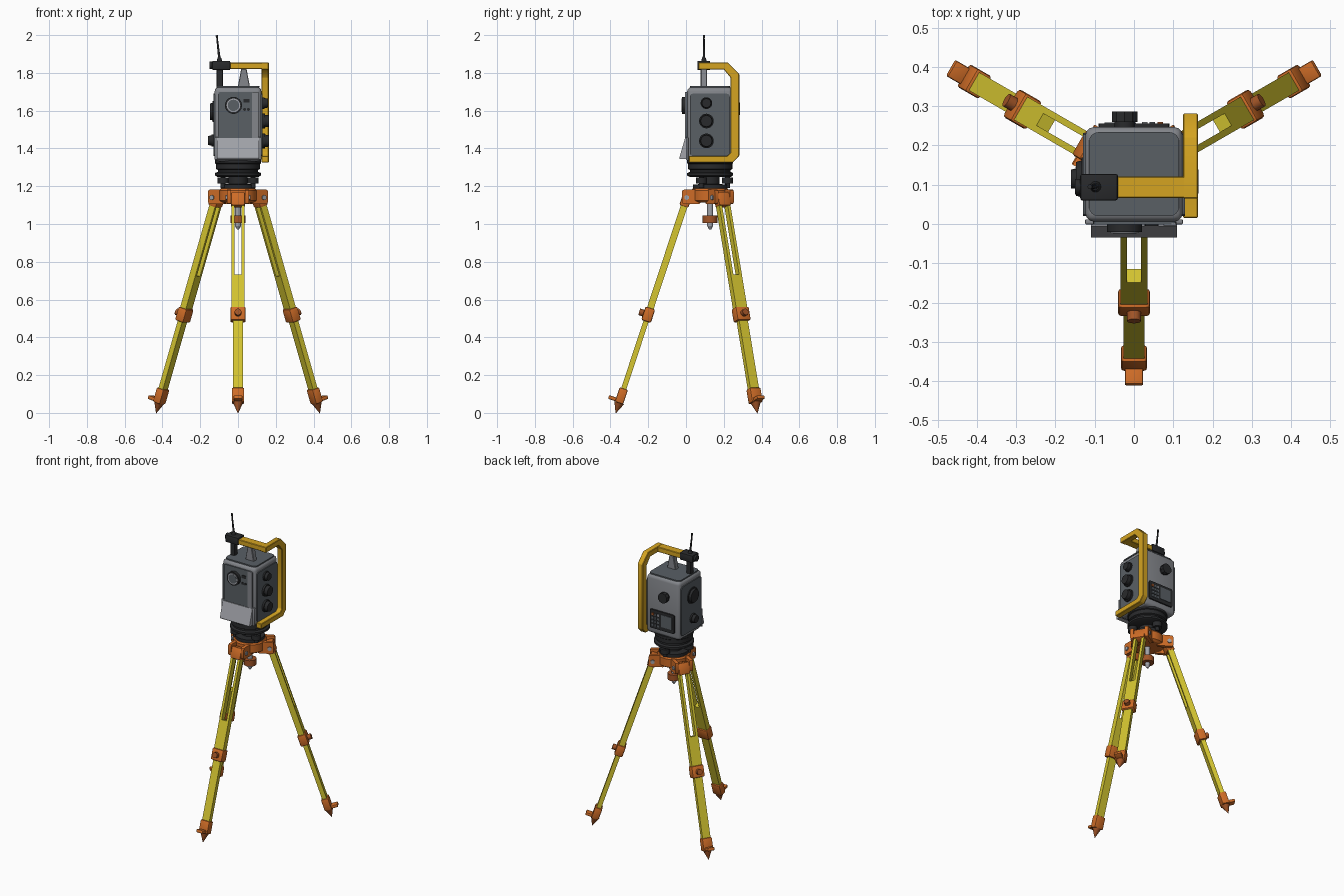
import bpy, bmesh, math
from mathutils import Matrix, Vector

if "Cube" in bpy.data.objects:
    bpy.data.objects.remove(bpy.data.objects["Cube"])


def material(name, r, g, b):
    m = bpy.data.materials.new(name)
    m.diffuse_color = (r, g, b, 1)
    m.use_nodes = True
    m.node_tree.nodes["Principled BSDF"].inputs["Base Color"].default_value = m.diffuse_color
    return m


YELLOW = material("leg_yellow", 0.66, 0.56, 0.03)
AMBER = material("handle_amber", 0.66, 0.37, 0.015)
ORANGE = material("orange", 0.62, 0.15, 0.02)
RUST = material("dark_orange", 0.36, 0.09, 0.02)
GREY = material("body_grey", 0.23, 0.24, 0.26)
SLATE = material("panel_slate", 0.10, 0.115, 0.13)
PALE = material("pale_grey", 0.36, 0.37, 0.40)
BLACK = material("black", 0.022, 0.023, 0.025)

CY = 0.128          # y of the vertical axis
I = Matrix.Identity(4)


def finish(name, bm, mat, frame=I):
    bmesh.ops.recalc_face_normals(bm, faces=bm.faces)
    bm.transform(frame)
    me = bpy.data.meshes.new(name)
    bm.to_mesh(me)
    bm.free()
    me.materials.append(mat)
    ob = bpy.data.objects.new(name, me)
    bpy.context.collection.objects.link(ob)
    return ob


def box(name, mat, lo, hi, bevel=0.0, axis=None, seg=2, frame=I):
    """Box between two corners; bevels all edges, or those along one axis."""
    bm = bmesh.new()
    bmesh.ops.create_cube(bm, size=1)
    for v in bm.verts:
        v.co = Vector([(a + b) / 2 + c * (b - a) for a, b, c in zip(lo, hi, v.co)])
    if bevel:
        edges = [e for e in bm.edges if axis is None or
                 abs((e.verts[0].co - e.verts[1].co).normalized()[axis]) > 0.9]
        bmesh.ops.bevel(bm, geom=edges, offset=bevel, segments=seg,
                        profile=0.5, affect='EDGES')
    return finish(name, bm, mat, frame)


def rod(name, mat, p0, p1, r0, r1=None, n=24, frame=I):
    """Cylinder or cone between two points."""
    p0, p1 = Vector(p0), Vector(p1)
    d = p1 - p0
    bm = bmesh.new()
    bmesh.ops.create_cone(bm, cap_ends=True, segments=n, radius1=r0,
                          radius2=r0 if r1 is None else r1, depth=d.length)
    rot = d.to_track_quat('Z', 'Y').to_matrix().to_4x4()
    bm.transform(Matrix.Translation((p0 + p1) / 2) @ rot)
    return finish(name, bm, mat, frame)


def prism(name, mat, pts, axis, lo, hi, bevel=0.0):
    """Extrude a 2D outline along x (pts = y,z) or y (pts = x,z)."""
    bm = bmesh.new()
    place = (lambda p, t: (t, *p)) if axis == 0 else (lambda p, t: (p[0], t, p[1]))
    face = bm.faces.new([bm.verts.new(place(p, lo)) for p in pts])
    ext = bmesh.ops.extrude_face_region(bm, geom=[face])
    for v in ext["geom"]:
        if isinstance(v, bmesh.types.BMVert):
            v.co[axis] = hi
    if bevel:
        bmesh.ops.bevel(bm, geom=bm.edges[:], offset=bevel, segments=1, affect='EDGES')
    return finish(name, bm, mat)


def lathe(name, mat, prof, n=40):
    """Spin (radius, z) points about the vertical axis."""
    bm = bmesh.new()
    vs = [bm.verts.new((r, 0, z)) for r, z in prof]
    es = [bm.edges.new(p) for p in zip(vs, vs[1:])]
    bmesh.ops.spin(bm, geom=vs + es, cent=(0, 0, 0), axis=(0, 0, 1),
                   angle=2 * math.pi, steps=n)
    bmesh.ops.remove_doubles(bm, verts=bm.verts, dist=1e-5)
    return finish(name, bm, mat, Matrix.Translation((0, CY, 0)))


# --- Tripod legs: local x = across, y = outward, z = up along the leg
TILT = math.atan(0.33)
for i, ang in enumerate((-90, 30, 150)):
    spin = Matrix.Translation((0, CY, 0)) @ Matrix.Rotation(math.radians(ang + 90), 4, 'Z') \
        @ Matrix.Rotation(math.pi, 4, 'Z')
    F = spin @ Matrix.Translation((0, 0.125, 1.135)) @ Matrix.Rotation(TILT, 4, 'X')
    n = f"_{i + 1}"
    for s in (-1, 1):
        a, b = sorted((s * 0.0175, s * 0.034))
        box("leg_rail" + n, YELLOW, (a, -0.018, -0.43), (b, 0.018, 0.0), frame=F)
        a, b = sorted((s * 0.036, s * 0.058))
        box("hinge_ear" + n, ORANGE, (a, 0.05, 1.105), (b, 0.15, 1.182), 0.012, 0, frame=spin)
        rod("hinge_bolt" + n, PALE, (s * 0.05, 0.125, 1.14), (s * 0.065, 0.125, 1.14),
            0.014, n=6, frame=spin)
    box("leg_cap" + n, ORANGE, (-0.037, -0.024, -0.045), (0.037, 0.026, 0.03), 0.008, frame=F)
    box("upper_leg" + n, YELLOW, (-0.034, -0.018, -0.66), (0.034, 0.018, -0.43), frame=F)
    box("lower_leg" + n, YELLOW, (-0.0265, -0.014, -1.10), (0.0265, 0.014, -0.60), frame=F)
    box("leg_clamp" + n, ORANGE, (-0.041, -0.027, -0.685), (0.041, 0.027, -0.61), 0.009, frame=F)
    rod("clamp_knob" + n, RUST, (0, 0.02, -0.648), (0, 0.05, -0.648), 0.018, n=12, frame=F)
    box("foot_socket" + n, ORANGE, (-0.033, -0.023, -1.14), (0.033, 0.023, -1.06), 0.007, frame=F)
    box("foot_tread" + n, ORANGE, (-0.0235, 0.0, -1.137), (0.0235, 0.063, -1.117), 0.005, frame=F)
    rod("foot_spike" + n, RUST, (0, 0, -1.197), (0, 0, -1.138), 0.001, 0.027, n=12, frame=F)

# --- Tripod head and centring screw
lathe("tripod_head", ORANGE, [(0, 1.115), (0.085, 1.115), (0.1, 1.125), (0.1, 1.178),
                              (0.093, 1.187), (0, 1.187)])
rod("centring_rod", PALE, (0, CY, 0.99), (0, CY, 1.12), 0.016)
rod("centring_tip", PALE, (0, CY, 0.972), (0, CY, 0.99), 0.006, 0.016)
rod("centring_knob", RUST, (0, CY, 1.005), (0, CY, 1.045), 0.04, n=12)

# --- Levelling base
lathe("base_plate", BLACK, [(0, 1.187), (0.09, 1.187), (0.09, 1.208), (0.05, 1.212),
                            (0.05, 1.25), (0, 1.25)])
for k in (90, 210, 330):
    x, y = 0.092 * math.cos(math.radians(k)), CY + 0.092 * math.sin(math.radians(k))
    rod("levelling_knob", BLACK, (x, y, 1.214), (x, y, 1.246), 0.029, n=16)
    rod("levelling_stem", BLACK, (x, y, 1.19), (x, y, 1.27), 0.013, n=12)
lathe("levelling_collar", BLACK, [(0, 1.25), (0.11, 1.25), (0.122, 1.257), (0.122, 1.27),
                                  (0.107, 1.276), (0.107, 1.286), (0.117, 1.291),
                                  (0.117, 1.318), (0.122, 1.322), (0.122, 1.338), (0, 1.338)])

# --- Instrument body with inset panels
box("body", GREY, (-0.124, 0.006, 1.332), (0.124, 0.247, 1.724), 0.022, seg=3)
box("top_panel", SLATE, (-0.115, 0.02, 1.722), (0.115, 0.234, 1.73), 0.025, 2, 4)
box("front_panel", SLATE, (-0.105, -0.001, 1.452), (0.108, 0.007, 1.70), 0.012, 1)
box("front_frame", GREY, (0.075, -0.004, 1.452), (0.108, 0.002, 1.70), 0.004, 1)
for s in (-1, 1):
    a, b = sorted((s * 0.122, s * 0.13))
    box("side_panel", SLATE, (a, 0.02, 1.36), (b, 0.232, 1.69), 0.015, 0)
box("hinge_plate", GREY, (-0.125, -0.001, 1.34), (0.125, 0.012, 1.46), 0.004)
prism("front_tray", PALE, [(0.004, 1.455), (-0.005, 1.455), (-0.035, 1.352),
                           (-0.033, 1.345), (0.004, 1.345)], 0, -0.11, 0.11)

# --- Front lens
LX, LZ = -0.024, 1.628
rod("lens_barrel", BLACK, (LX, 0.02, LZ), (LX, -0.021, LZ), 0.045, n=32)
rod("lens_ring", PALE, (LX, -0.018, LZ), (LX, -0.023, LZ), 0.036, n=32)
rod("lens_glass", SLATE, (LX, -0.020, LZ), (LX, -0.0245, LZ), 0.03, n=32)
box("front_sensor", BLACK, (0.028, -0.005, 1.642), (0.062, 0.002, 1.662), 0.004, 1)
for x in (0.035, 0.055):
    rod("front_button", BLACK, (x, 0.002, 1.607), (x, -0.005, 1.607), 0.008, n=12)


def knob(name, sx, y, z, r, h):
    """Side knob: wide collar with a narrower faceted grip."""
    rod(name + "_collar", BLACK, (sx * 0.12, y, z), (sx * (0.12 + h * 0.5), y, z), r, n=20)
    rod(name + "_grip", BLACK, (sx * (0.12 + h * 0.5), y, z), (sx * (0.12 + h), y, z),
        r * 0.85, r * 0.78, n=12)


for z, r, h in ((1.64, 0.031, 0.038), (1.545, 0.039, 0.044), (1.44, 0.039, 0.044)):
    knob("right_knob", 1, 0.108, z, r, h)
knob("left_dial", -1, 0.115, 1.595, 0.055, 0.028)
knob("left_knob", -1, 0.115, 1.442, 0.031, 0.04)

# --- Rear eyepiece and control panel
rod("eyepiece_base", BLACK, (LX, 0.24, 1.61), (LX, 0.262, 1.61), 0.026, n=16)
rod("eyepiece", BLACK, (LX, 0.26, 1.61), (LX, 0.286, 1.61), 0.034, n=10)
box("control_panel", BLACK, (-0.09, 0.24, 1.375), (0.09, 0.256, 1.50), 0.008, 1)
box("display", SLATE, (-0.075, 0.252, 1.40), (0.005, 0.259, 1.482))
for r in range(4):
    for c in range(3):
        x, z = 0.02 + c * 0.02, 1.392 + r * 0.024
        mat = (GREY, SLATE, RUST)[c] if r == 3 else SLATE
        box("key", mat, (x, 0.252, z), (x + 0.014, 0.260, z + 0.015))

# --- Carrying handle: side bracket and cross arm
prism("handle_bracket", AMBER,
      [(0.065, 1.855), (0.222, 1.855), (0.282, 1.795), (0.282, 1.36), (0.248, 1.325),
       (0.015, 1.325), (0.015, 1.36), (0.218, 1.36), (0.236, 1.378), (0.236, 1.775),
       (0.2, 1.818), (0.065, 1.818)], 0, 0.125, 0.163, 0.003)
box("handle_arm", AMBER, (-0.06, 0.066, 1.82), (0.15, 0.121, 1.854), 0.003, seg=1)
prism("handle_support", GREY, [(-0.002, 1.722), (0.064, 1.722), (0.045, 1.822), (0.017, 1.822)],
      1, 0.078, 0.112, 0.003)

# --- Radio block, post and antenna
box("radio_block", BLACK, (-0.137, 0.06, 1.815), (-0.041, 0.128, 1.864), 0.006)
rod("radio_cap", BLACK, (-0.15, 0.095, 1.84), (-0.13, 0.095, 1.84), 0.02, n=16)
box("radio_post", BLACK, (-0.113, 0.078, 1.72), (-0.08, 0.112, 1.82), 0.006, 2)
rod("antenna_base", BLACK, (-0.098, 0.095, 1.86), (-0.099, 0.095, 1.882), 0.015, 0.009, n=16)
rod("antenna", BLACK, (-0.099, 0.095, 1.88), (-0.1115, 0.095, 1.99), 0.0065, 0.004, n=12)
rod("antenna_tip", BLACK, (-0.111, 0.095, 1.985), (-0.1125, 0.095, 1.9995), 0.006, n=12)

# Smooth curved parts while keeping hard edges
for ob in bpy.context.scene.objects:
    ob.select_set(True)
    bpy.context.view_layer.objects.active = ob
bpy.ops.object.shade_smooth_by_angle(angle=math.radians(32))
